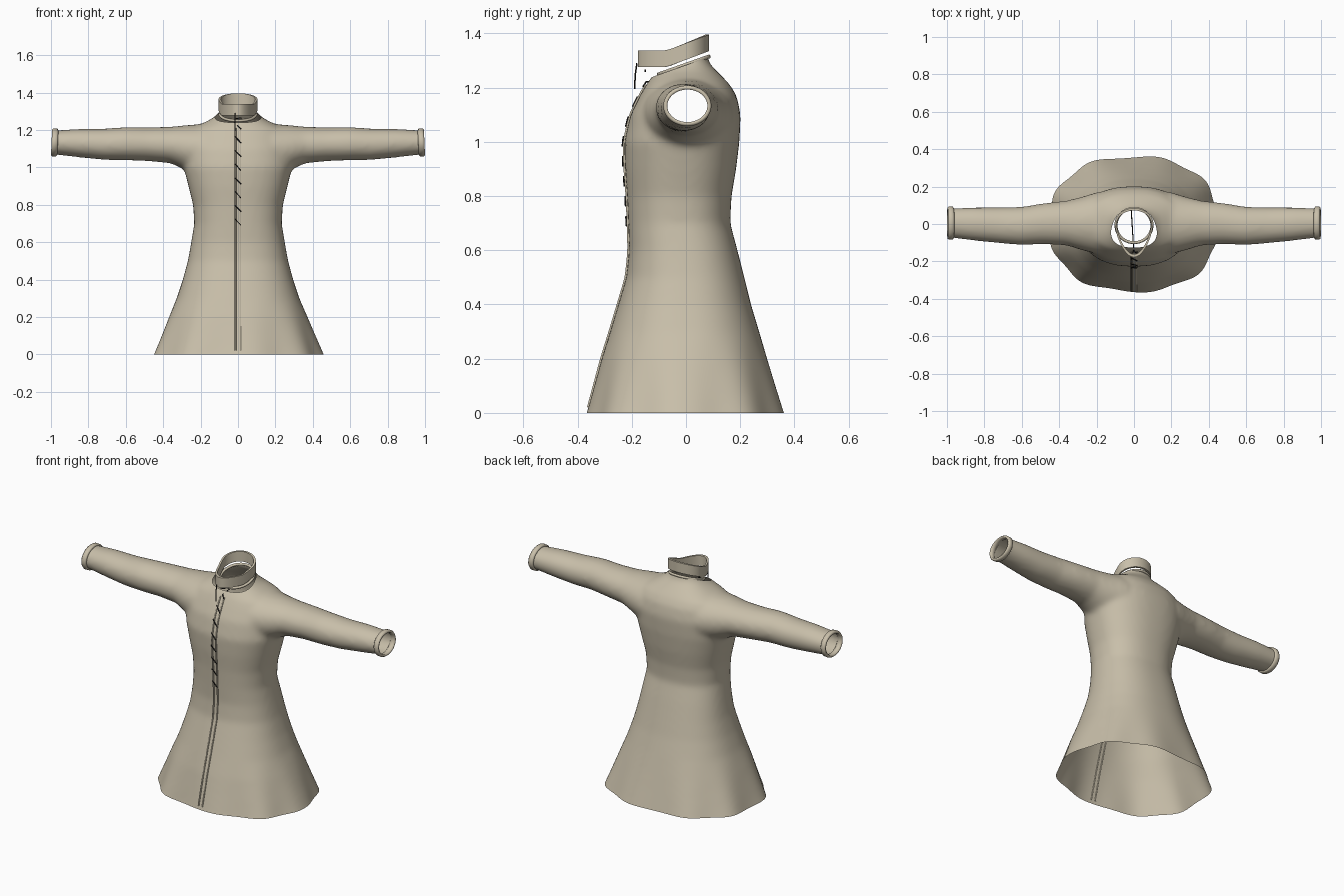
import bpy, bmesh, math
from mathutils import Vector

if "Cube" in bpy.data.objects:
    bpy.data.objects.remove(bpy.data.objects["Cube"])


def material(name, rgb):
    m = bpy.data.materials.new(name)
    m.diffuse_color = (*rgb, 1)
    m.use_nodes = True
    m.node_tree.nodes["Principled BSDF"].inputs["Base Color"].default_value = m.diffuse_color
    return m


CLOTH = material("beige cloth", (0.58, 0.52, 0.40))
LACE = material("black lace", (0.012, 0.011, 0.010))


def add_object(name, mesh, mat):
    ob = bpy.data.objects.new(name, mesh)
    bpy.context.collection.objects.link(ob)
    mesh.materials.clear()
    mesh.materials.append(mat)
    mesh.polygons.foreach_set("use_smooth", [True] * len(mesh.polygons))
    return ob


def loft(bm, rings, caps=False, closed=False):
    """Skin a list of equal point rings with quads."""
    vs = [[bm.verts.new(p) for p in r] for r in rings]
    pairs = list(zip(vs, vs[1:])) + ([(vs[-1], vs[0])] if closed else [])
    for a, b in pairs:
        n = len(a)
        for i in range(n):
            bm.faces.new((a[i], a[(i + 1) % n], b[(i + 1) % n], b[i]))
    if caps:
        bm.faces.new(vs[0][::-1])
        bm.faces.new(vs[-1])


def finish(bm, name, mat):
    bmesh.ops.recalc_face_normals(bm, faces=bm.faces)
    mesh = bpy.data.meshes.new(name)
    bm.to_mesh(mesh)
    bm.free()
    return add_object(name, mesh, mat)


def angles(n):
    return [2 * math.pi * i / n for i in range(n)]


def power(v, e):
    return math.copysign(abs(v) ** e, v)


# Torso and skirt sections: height, half width, front y, back y
BODY = [(-0.10, 0.495, -0.39, 0.39), (0, 0.45, -0.36, 0.36), (0.1, 0.41, -0.335, 0.33),
        (0.2, 0.37, -0.31, 0.30), (0.3, 0.328, -0.28, 0.27), (0.4, 0.295, -0.25, 0.24),
        (0.5, 0.268, -0.22, 0.215), (0.6, 0.25, -0.21, 0.19), (0.7, 0.234, -0.213, 0.163),
        (0.8, 0.24, -0.217, 0.168), (0.9, 0.265, -0.225, 0.185), (1.0, 0.29, -0.228, 0.197),
        (1.1, 0.29, -0.205, 0.202), (1.17, 0.27, -0.17, 0.187), (1.21, 0.245, -0.148, 0.163),
        (1.235, 0.19, -0.13, 0.14), (1.26, 0.14, -0.11, 0.115), (1.29, 0.105, -0.095, 0.085),
        (1.33, 0.092, -0.09, 0.078), (1.42, 0.09, -0.09, 0.078)]
# Sleeve sections: x, bottom z, top z, front y, back y
SLEEVE = [(0.10, 0.96, 1.235, -0.17, 0.18), (0.20, 0.965, 1.232, -0.16, 0.17),
          (0.28, 0.985, 1.225, -0.14, 0.145), (0.36, 1.022, 1.217, -0.115, 0.125),
          (0.48, 1.033, 1.214, -0.108, 0.112), (0.60, 1.038, 1.215, -0.113, 0.092),
          (0.72, 1.04, 1.207, -0.103, 0.09), (0.85, 1.053, 1.206, -0.09, 0.09),
          (0.97, 1.067, 1.198, -0.075, 0.085), (1.05, 1.068, 1.198, -0.075, 0.085)]

bm = bmesh.new()
rings = []
for z, w, f, b in BODY:
    flute = 0.022 * max(0, 1 - z / 0.28)
    ring = []
    for a in angles(72):
        k = 1 + flute * math.cos(9 * a + 0.6)
        ring.append((w * k * power(math.cos(a), 0.86),
                     (f + b) / 2 + (b - f) / 2 * k * power(math.sin(a), 0.86), z))
    rings.append(ring)
loft(bm, rings, caps=True)
for side in (-1, 1):
    loft(bm, [[(side * x, (f + b) / 2 + (b - f) / 2 * math.cos(a),
                (lo + hi) / 2 + (hi - lo) / 2 * math.sin(a)) for a in angles(40)]
              for x, lo, hi, f, b in SLEEVE], caps=True)
form = finish(bm, "coat_form", CLOTH)

# Fuse torso and sleeves into one soft cloth surface
rm = form.modifiers.new("fuse", "REMESH")
rm.mode, rm.voxel_size = "VOXEL", 0.013
sm = form.modifiers.new("soften", "SMOOTH")
sm.factor, sm.iterations = 0.5, 14
dg = bpy.context.evaluated_depsgraph_get()
mesh = bpy.data.meshes.new_from_object(form.evaluated_get(dg))
bpy.data.objects.remove(form)

# Cut the hem, cuff and neck openings
bm = bmesh.new()
bm.from_mesh(mesh)
for co, no in (((0, 0, 0.0), (0, 0, -1)), ((0.975, 0, 0), (1, 0, 0)),
               ((-0.975, 0, 0), (-1, 0, 0)), ((0, 0.075, 1.31), (0, -0.06, 0.17))):
    bmesh.ops.bisect_plane(bm, geom=bm.verts[:] + bm.edges[:] + bm.faces[:],
                           plane_co=co, plane_no=no, clear_outer=True)
bm.to_mesh(mesh)
bm.free()
coat = add_object("coat_body", mesh, CLOTH)
bpy.context.view_layer.update()


def tube(name, paths, radius, mat, cyclic=False):
    """Round cords along one or more point paths."""
    cu = bpy.data.curves.new(name, "CURVE")
    cu.dimensions = "3D"
    cu.bevel_depth, cu.bevel_resolution, cu.use_fill_caps = radius, 1, True
    for pts in paths:
        s = cu.splines.new("POLY")
        s.points.add(len(pts) - 1)
        for p, q in zip(s.points, pts):
            p.co = (*q, 1)
        s.use_cyclic_u = cyclic
    cu.materials.append(mat)
    ob = bpy.data.objects.new(name, cu)
    bpy.context.collection.objects.link(ob)
    return ob


def on_front(x, z, lift):
    """Point just in front of the cloth at the given x and z."""
    hit, loc, _, _ = coat.ray_cast(Vector((x, -2, z)), Vector((0, 1, 0)))
    return (x, (loc.y if hit else -0.15) - lift, z)


# Rolled cuffs, slightly wider than the sleeve ends
for side, label in ((-1, "left_cuff"), (1, "right_cuff")):
    bm = bmesh.new()
    section = [(0.966, 0.0), (0.972, 0.008), (0.992, 0.009), (1.0, 0.003), (0.998, -0.006),
               (0.972, -0.006)]
    loft(bm, [[(side * (x - 0.006 * (1 + math.sin(a)) / 2), 0.005 + (0.08 + r) * math.cos(a),
                1.133 + (0.066 + r) * math.sin(a)) for a in angles(40)]
              for x, r in section], closed=True)
    finish(bm, label, CLOTH)

# Neckband rim along the sloping neck opening
tube("neckband", [[(0.096 * math.cos(a), -0.008 + 0.092 * math.sin(a),
                    1.282 + 0.0325 * math.sin(a)) for a in angles(40)]], 0.008, CLOTH, True)

# Standing collar: a teardrop band, high at the back and low at the front
bm = bmesh.new()
base = []
for a in angles(56):
    s = math.sin(a)
    front = max(0, -s)
    y = 0.085 * s if s > 0 else -0.178 * front
    x = 0.104 * math.cos(a) * (1 - 0.22 * front)
    t = min(1, max(0, (y + 0.07) / 0.155))
    base.append((x, y, 1.277 + 0.058 * t))
section = [(1.0, 0), (1.0, 0.061), (0.89, 0.061), (0.89, 0)]
loft(bm, [[(x * k, (y + 0.03) * k - 0.03, z + h) for x, y, z in base] for k, h in section],
     closed=True)
collar = finish(bm, "collar", CLOTH)
bpy.context.view_layer.objects.active = collar
collar.select_set(True)
bpy.ops.object.shade_smooth_by_angle(angle=math.radians(40))

# Placket edges running down the front
tube("placket", [[on_front(x, 0.02 + 1.19 * i / 60, 0.002) for i in range(61)]
                 for x in (-0.014, 0.012)], 0.005, CLOTH)

# Diagonal lacing across the upper placket, with the loose end below the collar
laces = []
for i in range(8):
    z = 0.69 + 0.0735 * i
    laces.append([on_front(-0.018 + 0.034 * t, z + 0.035 * (1 - t), 0.008)
                  for t in (0, 0.5, 1)])
laces.append([(-0.016, -0.181, 1.29), (-0.017, -0.187, 1.25), (-0.015, -0.19, 1.195)])
laces.append([(-0.012, -0.15, 1.26), (0.02, -0.15, 1.265)])
tube("lacing", laces, 0.003, LACE)
